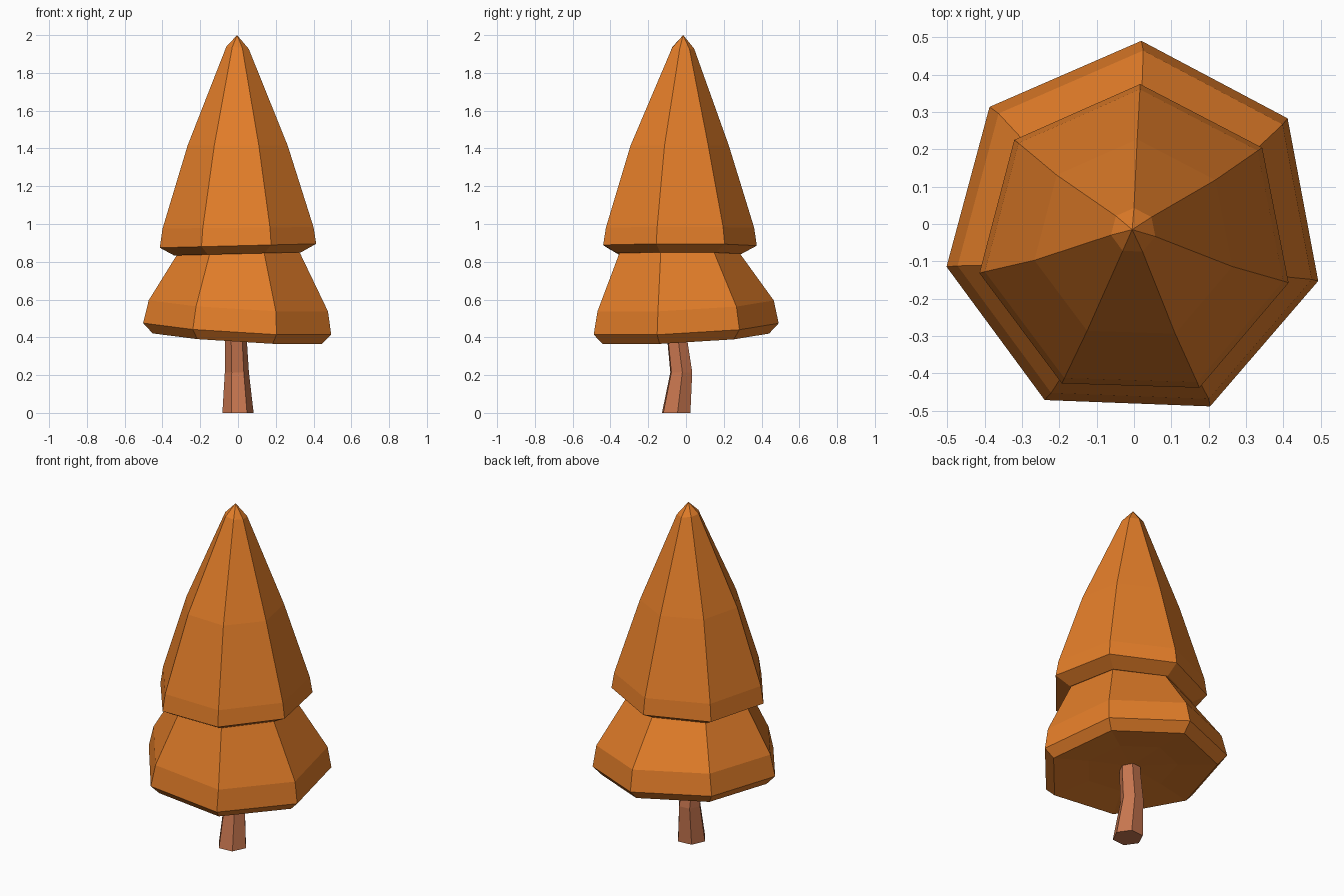
import bpy, bmesh, math

if "Cube" in bpy.data.objects:
    bpy.data.objects.remove(bpy.data.objects["Cube"])


def material(name, rgb):
    m = bpy.data.materials.new(name)
    m.diffuse_color = (*rgb, 1)
    m.use_nodes = True
    m.node_tree.nodes["Principled BSDF"].inputs["Base Color"].default_value = m.diffuse_color
    return m


leaf = material("autumn_orange", (0.76, 0.205, 0.022))
bark = material("reddish_bark", (0.57, 0.18, 0.078))


def lathe(name, sides, start, rings, mat):
    """Stack rings of (cx, cy, z, radius, x slope, y slope); radius 0 is a point."""
    bm = bmesh.new()
    loops = []
    for cx, cy, z, r, sx, sy in rings:
        if r == 0:
            loops.append([bm.verts.new((cx, cy, z))] * sides)
            continue
        loop = []
        for i in range(sides):
            a = math.radians(start) + math.tau * i / sides
            x, y = r * math.cos(a), r * math.sin(a)
            loop.append(bm.verts.new((cx + x, cy + y, z + sx * x + sy * y)))
        loops.append(loop)
    for lo, hi in zip(loops, loops[1:]):
        for i in range(sides):
            j = (i + 1) % sides
            quad = [lo[i], lo[j], hi[j], hi[i]]
            bm.faces.new(list(dict.fromkeys(quad)))
    for loop in (loops[0], loops[-1]):
        if len(set(loop)) > 1:
            bm.faces.new(loop)
    bmesh.ops.recalc_face_normals(bm, faces=bm.faces)
    mesh = bpy.data.meshes.new(name)
    bm.to_mesh(mesh)
    bm.free()
    mesh.materials.append(mat)
    bpy.context.collection.objects.link(bpy.data.objects.new(name, mesh))


# Bent six-sided trunk, running up into the foliage
lathe("trunk", 6, 5, [
    (0, -0.052, 0, 0.083, 0, 0),
    (-0.006, -0.025, 0.215, 0.064, 0, 0),
    (-0.012, -0.048, 0.40, 0.058, 0, 0),
    (-0.012, -0.048, 0.55, 0.055, 0, 0),
], bark)

# Lower tier, slightly tilted, with a shallow hollow underneath
lathe("lower_foliage", 7, 87.8, [
    (0, -0.03, 0.43, 0, 0, 0),
    (0, -0.025, 0.42, 0.25, -0.06, 0.05),
    (0, -0.02, 0.398, 0.46, -0.06, 0.05),
    (0, -0.02, 0.45, 0.511, -0.06, 0.05),
    (0.006, -0.022, 0.572, 0.487, -0.06, 0.05),
    (0.006, -0.047, 0.84, 0.335, 0.01, 0),
    (0.005, -0.05, 0.92, 0.28, 0, 0),
], leaf)

# Tall upper tier ending in a blunt tip
lathe("upper_foliage", 7, 88.2, [
    (0, -0.05, 0.842, 0.345, 0.025, 0),
    (0.003, -0.05, 0.885, 0.425, 0.025, 0),
    (0.003, -0.049, 0.98, 0.41, 0.01, 0),
    (0, -0.045, 1.415, 0.272, 0, 0),
    (-0.002, -0.018, 1.932, 0.061, -0.1, -0.05),
    (-0.005, -0.015, 2.0, 0, 0, 0),
], leaf)
